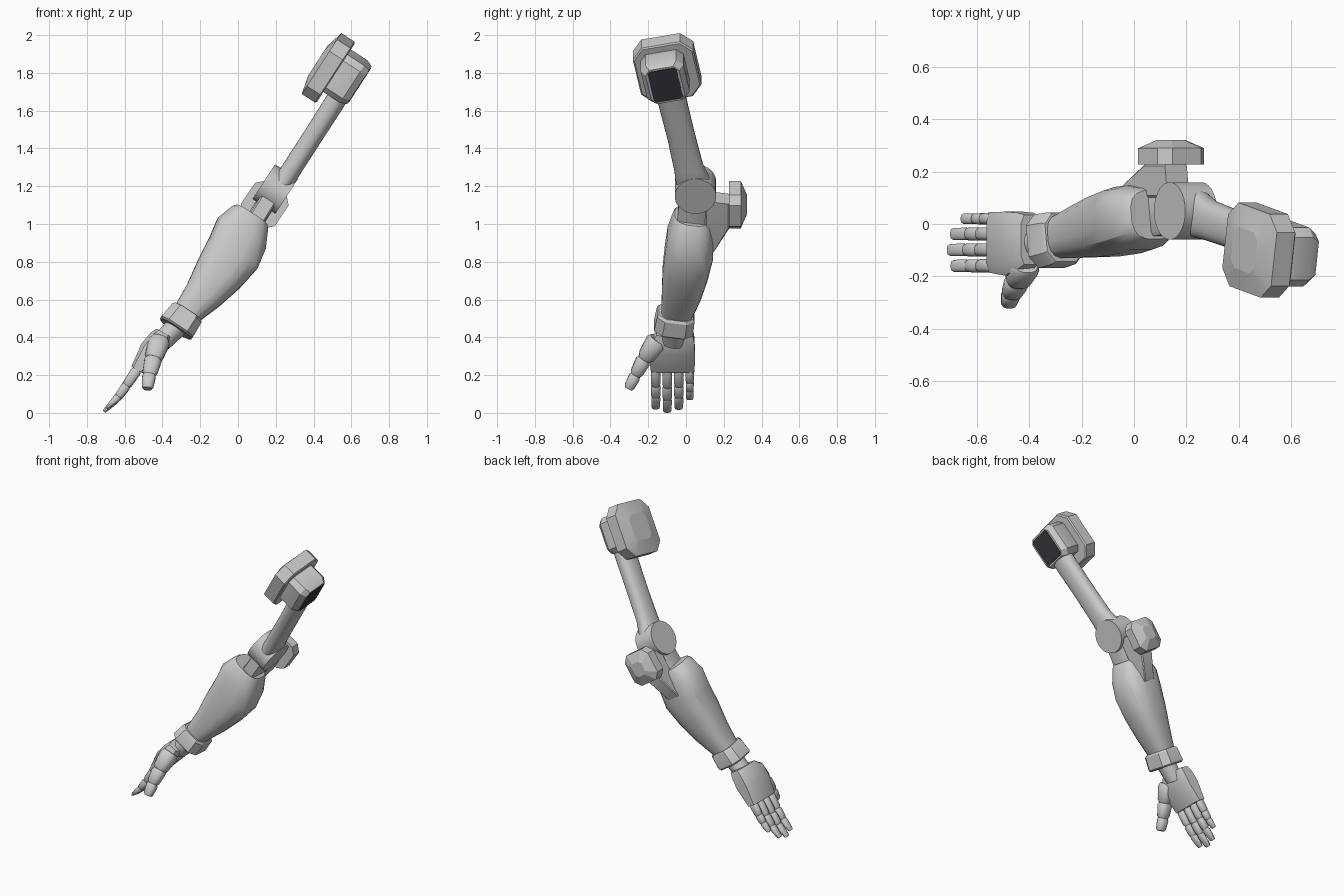
import bpy, bmesh, math
from mathutils import Vector as V


def circle(n, p=2.0):
    """Unit circle, or a squarish superellipse when p > 2."""
    pts = []
    for i in range(n):
        a = 2 * math.pi * (i + 0.5) / n
        c, s = math.cos(a), math.sin(a)
        pts.append((math.copysign(abs(c) ** (2 / p), c), math.copysign(abs(s) ** (2 / p), s)))
    return pts


def chamfered(c):
    """Unit square with cut corners."""
    k = 1 - c
    return [(1, -k), (1, k), (k, 1), (-k, 1), (-1, k), (-1, -k), (-k, -1), (k, -1)]


def loft(name, prof, secs, xa, ya, angle=32):
    """Skin a profile through sections (centre, half x, half y) and cap the ends."""
    bm = bmesh.new()
    rings = [[bm.verts.new(V(c) + xa * (px * rx) + ya * (py * ry)) for px, py in prof]
             for c, rx, ry in secs]
    n = len(prof)
    for a, b in zip(rings, rings[1:]):
        for i in range(n):
            j = (i + 1) % n
            bm.faces.new((a[i], a[j], b[j], b[i]))
    bm.faces.new(rings[0])
    bm.faces.new(rings[-1])
    bmesh.ops.recalc_face_normals(bm, faces=bm.faces)
    me = bpy.data.meshes.new(name)
    bm.to_mesh(me)
    bm.free()
    ob = bpy.data.objects.new(name, me)
    bpy.context.collection.objects.link(ob)
    bpy.ops.object.select_all(action='DESELECT')
    ob.select_set(True)
    bpy.context.view_layer.objects.active = ob
    bpy.ops.object.shade_smooth_by_angle(angle=math.radians(angle))
    return ob


Y = V((0, 1, 0))
# Upper arm frame: u along the arm, n across (shoulder axis), v nearly +y
u = V((0.533, -0.197, 0.822)).normalized()
n = V((0.84, 0, -0.54)).normalized()
v = u.cross(n)
# Forearm frame
d = V((0.545, 0.149, 0.825)).normalized()
n2 = V((0.835, 0, -0.55)).normalized()
v2 = d.cross(n2)

# Shoulder block with dark socket face
c = V((0.643, -0.11, 1.735))
loft("shoulder_block", chamfered(0.28),
     [(c - n * 0.17, 0.105, 0.11), (c - n * 0.15, 0.115, 0.12), (c - n * 0.035, 0.115, 0.12),
      (c, 0.09, 0.108)], v, u)
dark = loft("shoulder_socket", chamfered(0.15),
            [(c - n * 0.01, 0.078, 0.098), (c + n * 0.003, 0.078, 0.098)], v, u)
mat = bpy.data.materials.new("dark_socket")
mat.diffuse_color = (0.04, 0.04, 0.05, 1)
dark.data.materials.append(mat)

# Shoulder plate with a shallow domed outside
p = V((0.48, -0.10, 1.825))
loft("shoulder_plate", chamfered(0.36),
     [(p + n * 0.045, 0.155, 0.168), (p + n * 0.038, 0.163, 0.175), (p - n * 0.045, 0.163, 0.175),
      (p - n * 0.07, 0.08, 0.085)], v, u, 12)

# Upper arm tube, flaring into the elbow
E = V((0.197, 0.05, 1.185))
loft("upper_arm", circle(24, 2.4),
     [(E + u * 0.0, 0.055, 0.10), ((0.25, 0.035, 1.235), 0.055, 0.09),
      ((0.29, 0.014, 1.30), 0.053, 0.078),
      ((0.40, -0.027, 1.47), 0.053, 0.074), ((0.56, -0.09, 1.72), 0.055, 0.077)], n, v)

# Elbow drum and link to the forearm
loft("elbow_drum", circle(32), [(E - n * 0.072, 0.11, 0.11), (E + n * 0.072, 0.11, 0.11)], v, u)
loft("elbow_link", chamfered(0.2),
     [(E - d * 0.02, 0.045, 0.08), ((0.08, 0.03, 1.0), 0.045, 0.08)], n2, v2)

# Elbow guard on the back, with its bracket
q = V((0.142, 0, 1.103))
gx, gz = V((0.83, 0, -0.56)), V((0.56, 0, 0.83))
loft("elbow_guard", chamfered(0.38),
     [(q + Y * y, r, r) for y, r in ((0.228, 0.107), (0.29, 0.107), (0.322, 0.045))], gx, gz, 14)
loft("elbow_bracket", chamfered(0.12),
     [((-0.005, 0.12, 0.88), 0.045, 0.03), ((0.085, 0.165, 1.01), 0.05, 0.065),
      ((0.165, 0.165, 1.14), 0.05, 0.065)], n2, v2)

# Forearm shell
loft("forearm", circle(16, 2.8),
     [((0.072, 0.035, 1.045), 0.10, 0.095), ((0.062, 0.034, 1.03), 0.115, 0.105),
      ((0.018, 0.025, 0.947), 0.153, 0.125),
      ((-0.024, 0.015, 0.847), 0.153, 0.13), ((-0.10, -0.005, 0.736), 0.135, 0.122),
      ((-0.182, -0.025, 0.625), 0.105, 0.105), ((-0.275, -0.05, 0.52), 0.075, 0.083)],
     n2, v2, 28)

# Wrist cuff and wrist joint
loft("wrist_cuff", chamfered(0.42),
     [((-0.268, -0.052, 0.533), 0.082, 0.092), ((-0.275, -0.054, 0.522), 0.092, 0.1),
      ((-0.325, -0.066, 0.452), 0.1, 0.104), ((-0.33, -0.067, 0.444), 0.09, 0.094)], n2, v2)
loft("wrist_joint", circle(20),
     [((-0.31, -0.062, 0.47), 0.06, 0.065), ((-0.41, -0.07, 0.37), 0.055, 0.06)], n2, v2)

# Palm
t = V((0.87, 0, -0.5)).normalized()
loft("palm", chamfered(0.32),
     [((-0.395, -0.06, 0.425), 0.042, 0.095), ((-0.415, -0.065, 0.40), 0.053, 0.108),
      ((-0.46, -0.075, 0.335), 0.06, 0.122), ((-0.535, -0.07, 0.228), 0.034, 0.116)], t, Y, 28)


def digit(name, pts, rad):
    """Chain of slightly barrel-shaped tapered segments; rad = (width, thickness) per joint."""
    for i, (a, b) in enumerate(zip(pts, pts[1:])):
        a, b = V(a), V(b)
        ax = (b - a).normalized()
        side = (Y - ax * ax.y).normalized()
        (w0, t0), (w1, t1) = rad[i], rad[i + 1]
        secs = []
        for f, k in ((-0.03, 0.78), (0.14, 1), (0.84, 1), (1.0, 0.78)):
            secs.append((a.lerp(b, f), (w0 + (w1 - w0) * f) * k, (t0 + (t1 - t0) * f) * k))
        loft(f"{name}_{i + 1}", circle(12, 2.6), secs, side, ax.cross(side), 35)


# Fingers
base = V((-0.535, 0, 0.228))
steps = [V((0, 0, 0)), V((-0.06, 0, -0.09)), V((-0.108, 0, -0.155)), V((-0.175, 0, -0.222))]
for name, y, k in (("index_finger", -0.16, 0.92), ("middle_finger", -0.099, 1.0),
                   ("ring_finger", -0.038, 0.93), ("little_finger", 0.02, 0.7)):
    w = 0.026 if k > 0.8 else 0.022
    digit(name, [base + Y * y + s * k for s in steps],
          [(w, 0.029), (w, 0.026), (w * 0.95, 0.022), (w * 0.9, 0.01)])

# Thumb
digit("thumb", [(-0.415, -0.15, 0.385), (-0.448, -0.222, 0.285), (-0.47, -0.268, 0.2),
                (-0.48, -0.305, 0.128)],
      [(0.06, 0.06), (0.042, 0.048), (0.033, 0.038), (0.027, 0.03)])
